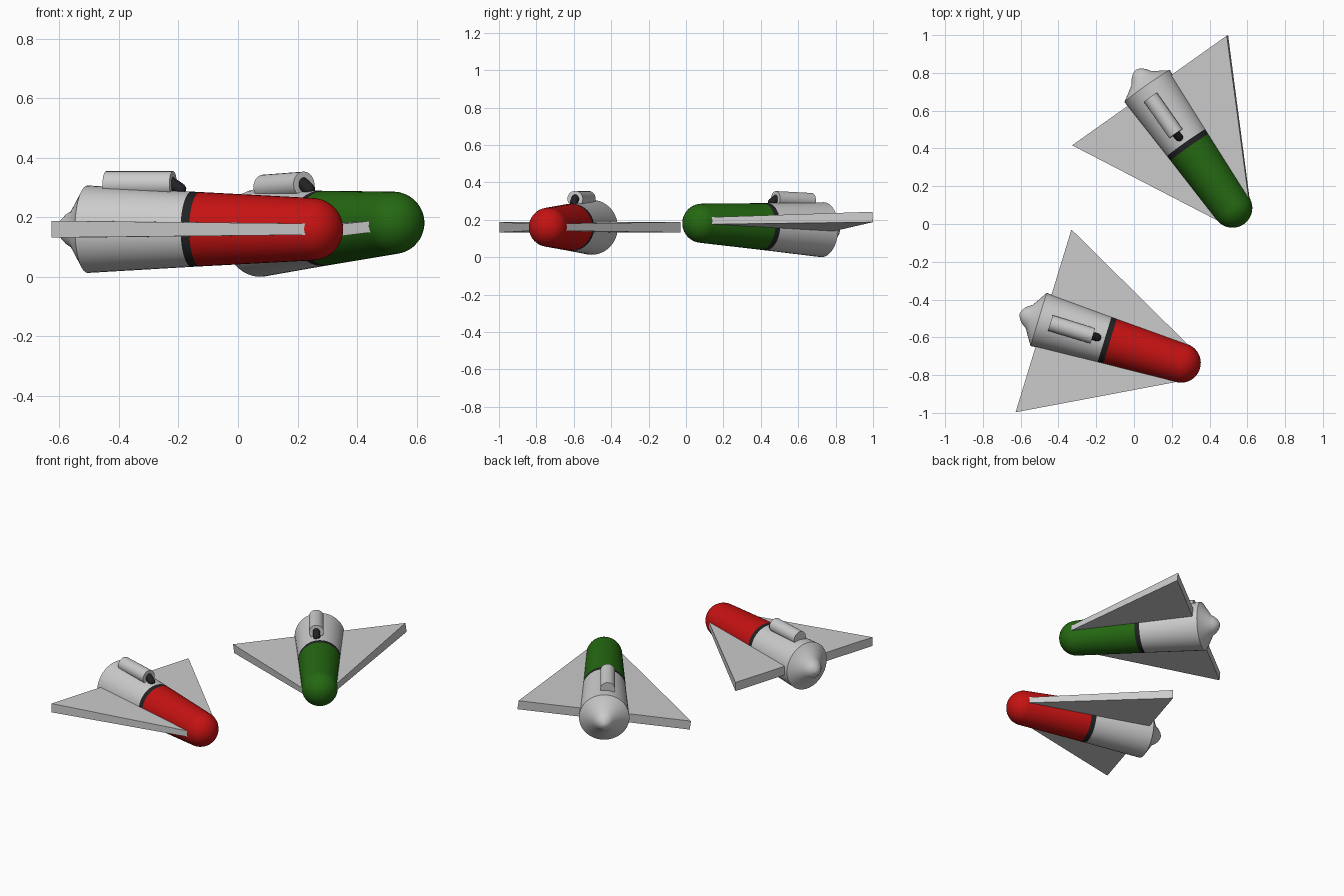
import bpy, bmesh, math
from mathutils import Matrix, Vector

if "Cube" in bpy.data.objects:
    bpy.data.objects.remove(bpy.data.objects["Cube"])


def material(name, rgb):
    m = bpy.data.materials.new(name)
    m.diffuse_color = (*rgb, 1)
    m.use_nodes = True
    m.node_tree.nodes["Principled BSDF"].inputs["Base Color"].default_value = m.diffuse_color
    return m


GREY = material("light grey", (0.6, 0.6, 0.6))
RED = material("red", (0.56, 0.006, 0.006))
GREEN = material("green", (0.018, 0.14, 0.006))
DARK = material("charcoal", (0.016, 0.016, 0.018))
SEG = 40


def finish(bm, name, mats, matrix, smooth=True):
    bmesh.ops.recalc_face_normals(bm, faces=bm.faces)
    me = bpy.data.meshes.new(name)
    bm.to_mesh(me)
    bm.free()
    for m in mats:
        me.materials.append(m)
    ob = bpy.data.objects.new(name, me)
    bpy.context.collection.objects.link(ob)
    ob.matrix_world = matrix
    if smooth:
        bpy.ops.object.select_all(action='DESELECT')
        ob.select_set(True)
        bpy.context.view_layer.objects.active = ob
        bpy.ops.object.shade_smooth_by_angle(angle=math.radians(32))
    return ob


def lathe(profile, seg=SEG):
    """Spin (x, radius) points round the x axis; both ends lie on the axis."""
    bm = bmesh.new()
    vs = [bm.verts.new((x, 0, r)) for x, r in profile]
    es = [bm.edges.new(p) for p in zip(vs, vs[1:])]
    bmesh.ops.spin(bm, geom=vs + es, axis=(1, 0, 0), cent=(0, 0, 0),
                   angle=math.tau, steps=seg, use_duplicate=False)
    bmesh.ops.remove_doubles(bm, verts=bm.verts, dist=1e-5)
    return bm


def craft(label, colour, matrix):
    # Body: tail cone, grey rear, dark band, coloured front with round nose
    nose_x, nose_r = 0.788, 0.105
    profile = [(-0.105, 0), (-0.101, 0.016), (-0.09, 0.034), (-0.074, 0.05),
               (-0.052, 0.064), (0, 0.147), (0.365, 0.1265), (0.395, 0.125)]
    for i in range(11):
        a = math.pi / 2 * i / 10
        profile.append((nose_x + nose_r * math.sin(a),
                        nose_r * math.cos(a) if i < 10 else 0))
    bm = lathe(profile)
    for f in bm.faces:
        x = f.calc_center_median().x
        f.material_index = 0 if x < 0.365 else 1 if x < 0.395 else 2
    finish(bm, label + "_body", [GREY, DARK, colour], matrix)

    # Delta wing: plate that thins toward the nose
    bm = bmesh.new()
    plan = [(0.027, 0.506, 0.028), (0.027, -0.506, 0.028),
            (0.797, -0.102, 0.019), (0.797, 0.102, 0.019)]
    top = [bm.verts.new((x, y, t)) for x, y, t in plan]
    low = [bm.verts.new((x, y, -t)) for x, y, t in plan]
    bm.faces.new(top)
    bm.faces.new(low[::-1])
    for i in range(4):
        j = (i + 1) % 4
        bm.faces.new((top[i], low[i], low[j], top[j]))
    finish(bm, label + "_wing", [GREY], matrix, smooth=False)

    # Canister on the back
    bm = lathe([(0.065, 0), (0.065, 0.043), (0.3, 0.043), (0.3, 0)], 28)
    finish(bm, label + "_canister", [GREY], matrix @ Matrix.Translation((0, 0, 0.152)))

    # Dark round-ended rod leaning out of the canister
    pts = [(0, 0), (0, 0.021), (0.066, 0.021)]
    pts += [(0.066 + 0.02 * math.sin(a), 0.021 * math.cos(a))
            for a in (0.4, 0.8, 1.2)] + [(0.086, 0)]
    tilt = Vector((1, 0, 0)).rotation_difference(Vector((0.055, 0, -0.036)))
    finish(lathe(pts, 20), label + "_rod", [DARK],
           matrix @ Matrix.Translation((0.27, 0, 0.17)) @ tilt.to_matrix().to_4x4())


def pose(loc, heading, pitch=0, roll=0):
    return (Matrix.Translation(loc)
            @ Matrix.Rotation(math.radians(heading), 4, 'Z')
            @ Matrix.Rotation(math.radians(-pitch), 4, 'Y')
            @ Matrix.Rotation(math.radians(roll), 4, 'X'))


craft("red_craft", RED, pose((-0.505, -0.505, 0.16), -17))
craft("green_craft", GREEN, pose((0.07, 0.73, 0.147), -55, 2.5, 7.6))
